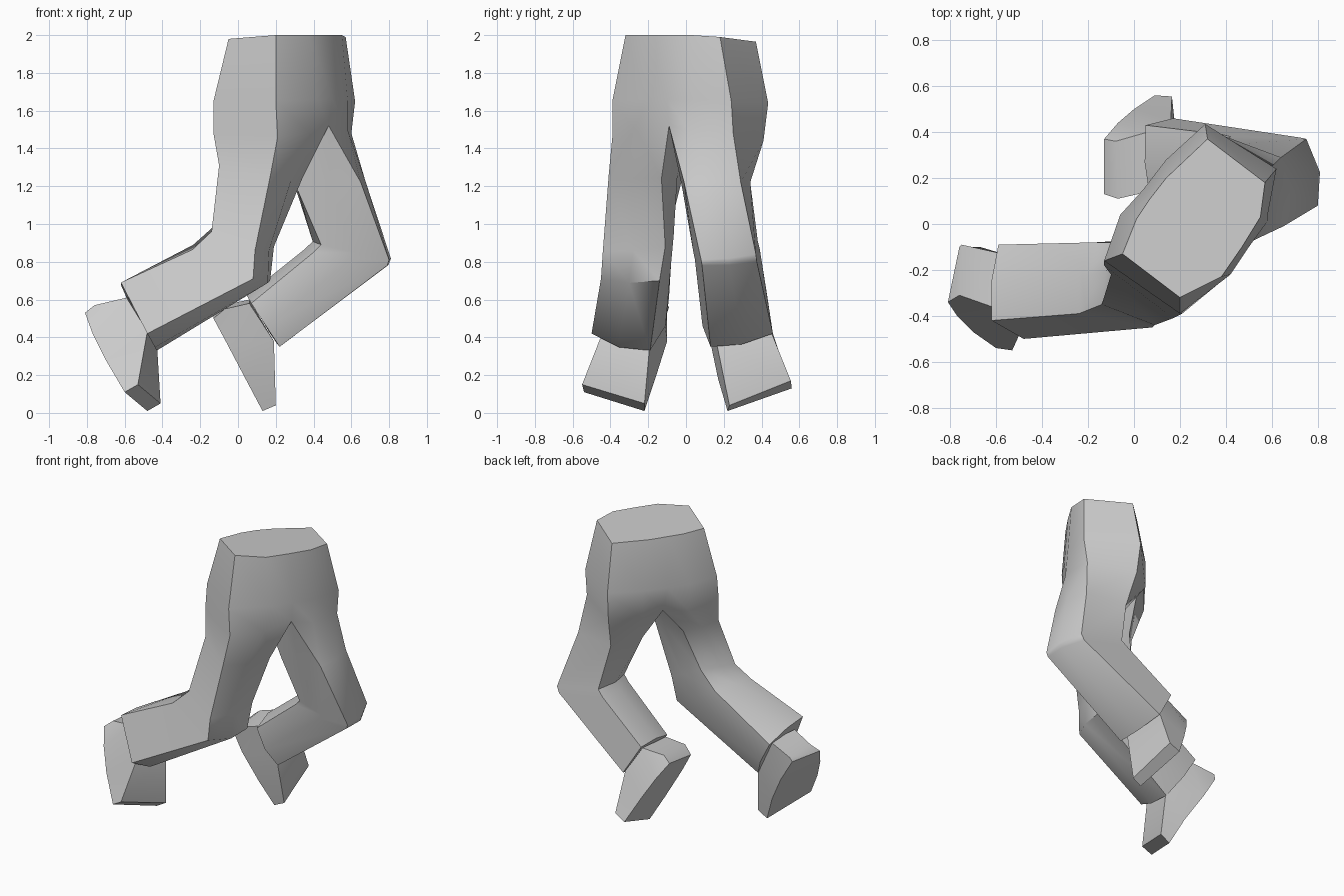
import bpy, bmesh, math
from mathutils import Vector as V


def finish(bm, name):
    bmesh.ops.recalc_face_normals(bm, faces=bm.faces)
    me = bpy.data.meshes.new(name)
    bm.to_mesh(me)
    bm.free()
    ob = bpy.data.objects.new(name, me)
    bpy.context.collection.objects.link(ob)
    bpy.ops.object.select_all(action='DESELECT')
    ob.select_set(True)
    bpy.context.view_layer.objects.active = ob
    bpy.ops.object.shade_smooth_by_angle(angle=math.radians(55))
    return ob


def bridge(bm, a, b):
    n = len(a)
    for i in range(n):
        j = (i + 1) % n
        bm.faces.new((a[i], a[j], b[j], b[i]))


def add(bm, pts):
    return [bm.verts.new(p) for p in pts]


def leg_section(fo, fi, bi, bo, bulge=0.10):
    """Seven-sided rounded section from four corners, outer side left flat."""
    c = [V(p) for p in (fo, fi, bi, bo)]
    mid = sum(c, V()) / 4
    out = []
    for i in range(3):
        m = (c[i] + c[i + 1]) / 2
        out += [c[i], m + (m - mid) * bulge * 2]
    return out + [c[3]]


trousers = bmesh.new()

# Waist, hip and seat rings, running front-right, front, left, back, right
waist = [(.20, -.32, 2), (.38, -.23, 2), (.47, -.10, 2), (.55, .03, 2), (.57, .18, 1.99),
         (.32, .37, 1.965), (.14, .20, 1.975), (.07, .11, 1.98), (.01, .02, 1.98), (-.05, -.13, 1.98)]
hip = [(.20, -.39, 1.65), (.42, -.22, 1.66), (.50, -.10, 1.66), (.58, .03, 1.66), (.62, .24, 1.65),
       (.31, .435, 1.64), (.14, .28, 1.64), (.04, .15, 1.64), (-.06, .04, 1.65), (-.13, -.16, 1.65)]
seat = [(.21, -.39, 1.46), (.38, -.25, 1.48), (.48, -.09, 1.52), (.58, .01, 1.5), (.60, .25, 1.48),
        (.32, .41, 1.44), (.14, .28, 1.45), (.09, .13, 1.46), (-.05, .04, 1.46), (-.13, -.18, 1.48)]
w, h, s = (add(trousers, r) for r in (waist, hip, seat))
trousers.faces.new(w)
bridge(trousers, w, h)
bridge(trousers, h, s)
crotch = trousers.verts.new((.27, .02, 1.50))

# Leg sections: front outer, front inner, back inner, back outer
right_leg = [
    [(.17, -.41, 1.25), (.34, -.13, 1.24), (.03, -.01, 1.28), (-.10, -.22, 1.31)],
    [(.09, -.44, .86), (.19, -.11, .88), (-.06, -.08, 1.00), (-.14, -.35, .96)],
    [(.08, -.45, .71), (.17, -.14, .70), (-.17, -.08, .88), (-.24, -.39, .865)],
    [(-.48, -.50, .42), (-.43, -.19, .33), (-.59, -.09, .61), (-.62, -.42, .69)]]
left_leg = [
    [(.64, .29, 1.22), (.65, -.01, 1.22), (.32, .03, 1.17), (.35, .34, 1.22)],
    [(.75, .37, .84), (.80, .08, .81), (.44, .06, .89), (.42, .38, .91)],
    [(.73, .375, .80), (.79, .085, .78), (.40, .07, .85), (.38, .39, .87)],
    [(.17, .46, .42), (.22, .13, .35), (.07, .11, .58), (.05, .43, .62)]]
tops = {'right': [s[0], s[1], s[2], crotch, s[7], s[8], s[9]],
        'left': [s[4], s[3], s[2], crotch, s[7], s[6], s[5]]}
for side, sections in (('right', right_leg), ('left', left_leg)):
    ring = tops[side]
    for sec in sections:
        nxt = add(trousers, leg_section(*sec))
        bridge(trousers, ring, nxt)
        ring = nxt
    trousers.faces.new(ring)
finish(trousers, "trousers")


# Shoes lofted heel to toe: sole outer, sole inner, upper inner, upper outer
def shoe(name, rings):
    bm = bmesh.new()
    loops = [add(bm, r) for r in rings]
    for a, b in zip(loops, loops[1:]):
        bridge(bm, a, b)
    bm.faces.new(loops[0])
    bm.faces.new(loops[-1])
    finish(bm, name)


shoe("right_shoe", [
    [(-.81, -.34, .53), (-.76, -.10, .53), (-.75, -.09, .56), (-.76, -.31, .57)],
    [(-.77, -.40, .42), (-.67, -.10, .38), (-.57, -.13, .61), (-.59, -.37, .61)],
    [(-.70, -.47, .28), (-.56, -.16, .19), (-.43, -.19, .38), (-.48, -.44, .43)],
    [(-.60, -.54, .11), (-.48, -.22, .01), (-.41, -.22, .05), (-.53, -.55, .15)]])
shoe("left_shoe", [
    [(-.13, .37, .53), (-.13, .13, .50), (-.07, .11, .55), (-.08, .36, .57)],
    [(-.07, .44, .43), (-.06, .13, .37), (.06, .14, .58), (.06, .40, .60)],
    [(.00, .50, .30), (.04, .17, .18), (.19, .16, .38), (.16, .45, .43)],
    [(.09, .56, .13), (.13, .22, .01), (.20, .23, .04), (.165, .555, .17)]])
